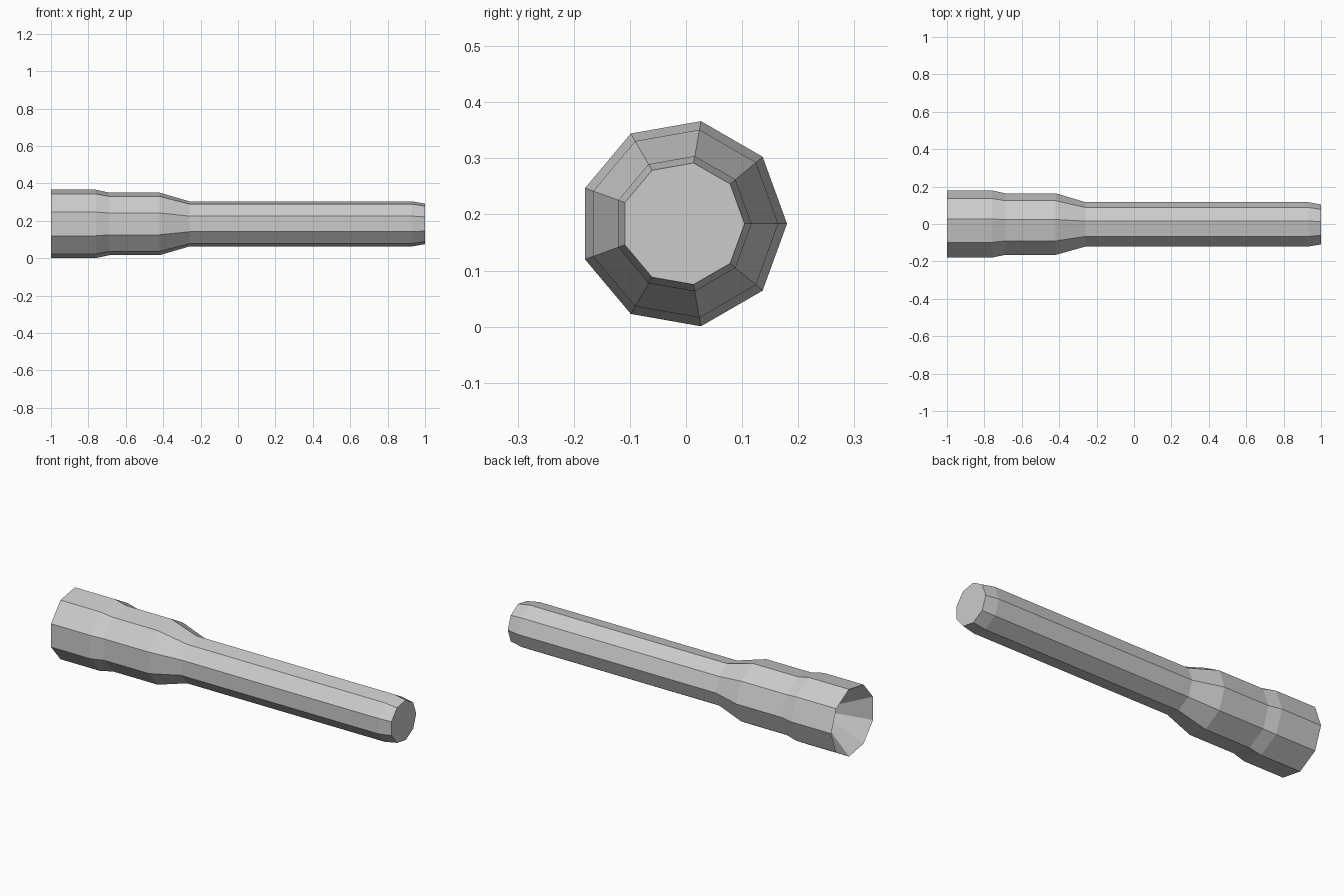
import bpy, bmesh
from math import cos, sin, tau

if "Cube" in bpy.data.objects:
    bpy.data.objects.remove(bpy.data.objects["Cube"])

SIDES = 9
CY, CZ = -0.0056, 0.1835   # axis of the torch, offset so the odd-sided section is centred


def lathe_x(name, profile):
    """Sweep (x, radius) stations around the long axis and cap both ends."""
    bm = bmesh.new()
    rings = [[bm.verts.new((x, CY + r * cos(tau * k / SIDES), CZ + r * sin(tau * k / SIDES)))
              for k in range(SIDES)] for x, r in profile]
    for a, b in zip(rings, rings[1:]):
        for k in range(SIDES):
            n = (k + 1) % SIDES
            bm.faces.new((a[k], a[n], b[n], b[k]))
    bm.faces.new(rings[0])
    bm.faces.new(rings[-1])
    bmesh.ops.recalc_face_normals(bm, faces=bm.faces)
    mesh = bpy.data.meshes.new(name)
    bm.to_mesh(mesh)
    bm.free()
    obj = bpy.data.objects.new(name, mesh)
    bpy.context.collection.objects.link(obj)
    return obj


# Whole torch: reflector funnel, flared head, neck, handle, bevelled tail
lathe_x("flashlight_body", [
    (-0.82, 0.040),                       # reflector bottom
    (-1.00, 0.1856), (-0.76, 0.1856),     # head
    (-0.69, 0.1700), (-0.42, 0.1700),     # collar
    (-0.26, 0.1225), (0.93, 0.1225),      # handle
    (1.00, 0.1100),                       # tail
])
